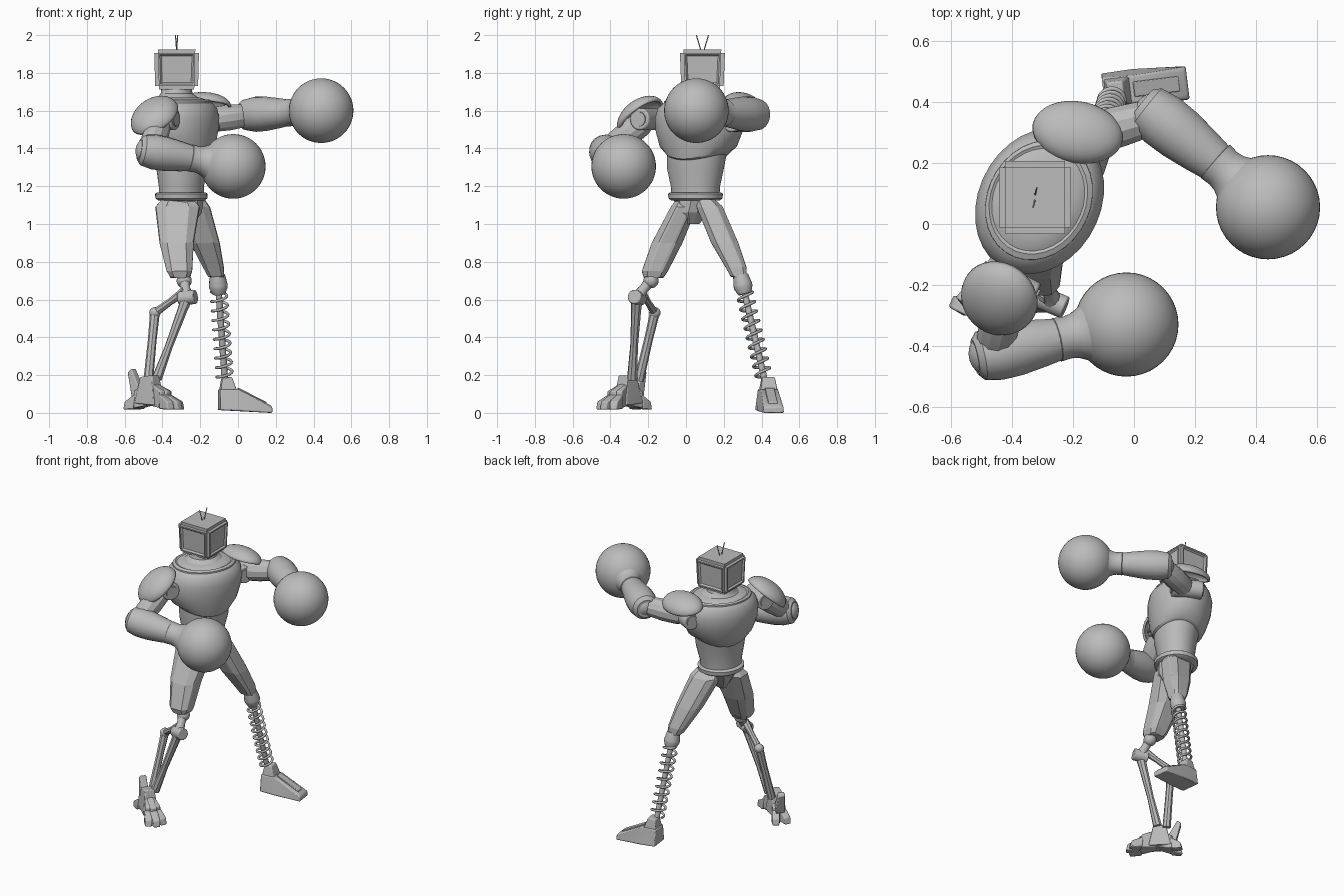
import bpy, bmesh
from math import sin, cos, pi, radians
from mathutils import Vector, Matrix

cube = bpy.data.objects.get("Cube")
if cube:
    bpy.data.objects.remove(cube, do_unlink=True)

grey = bpy.data.materials.new("plain_grey")
grey.use_nodes = True
tone = (0.5, 0.5, 0.5, 1)
grey.diffuse_color = tone
grey.node_tree.nodes["Principled BSDF"].inputs["Base Color"].default_value = tone
TWIST = radians(-28)  # turn of the shoulders


def select(ob):
    bpy.ops.object.select_all(action='DESELECT')
    ob.select_set(True)
    bpy.context.view_layer.objects.active = ob


def finish(name, bm, smooth=35, bevel=0, shell=0):
    bmesh.ops.recalc_face_normals(bm, faces=bm.faces)
    me = bpy.data.meshes.new(name)
    bm.to_mesh(me)
    bm.free()
    me.materials.append(grey)
    ob = bpy.data.objects.new(name, me)
    bpy.context.collection.objects.link(ob)
    if shell:
        ob.modifiers.new("shell", 'SOLIDIFY').thickness = shell
    if bevel:
        mod = ob.modifiers.new("bevel", 'BEVEL')
        mod.width, mod.segments = bevel, 2
    if smooth:
        select(ob)
        bpy.ops.object.shade_smooth_by_angle(angle=radians(smooth))
    return ob


def skin(bm, rings):
    """Join equal rings of points and cap both ends."""
    rows = [[bm.verts.new(p) for p in ring] for ring in rings]
    sides = []
    for low, high in zip(rows, rows[1:]):
        for i in range(len(low)):
            j = (i + 1) % len(low)
            sides.append(bm.faces.new((low[i], low[j], high[j], high[i])))
    bm.faces.new(rows[0][::-1])
    bm.faces.new(rows[-1])
    return sides


def loft(name, rings, n=32, twist=TWIST, panels=False, **kw):
    """Stack of level ellipses: z, centre x, centre y, radius x, radius y."""
    bm = bmesh.new()
    turn = Matrix.Rotation(twist, 3, 'Z')
    steps = [2 * pi * (i + 0.5) / n for i in range(n)]
    sides = skin(bm, [[turn @ Vector((rx * cos(a), ry * sin(a), 0)) + Vector((x, y, z))
                       for a in steps] for z, x, y, rx, ry in rings])
    if panels:  # one long raised plate on every other column
        bmesh.ops.recalc_face_normals(bm, faces=bm.faces)
        bmesh.ops.inset_region(bm, faces=sides[::2], thickness=0.01, depth=0.007)
    return finish(name, bm, **kw)


def limb(name, a, b, sections, n=20, **kw):
    """Round part along a line; sections are (position, radius)."""
    a, b = Vector(a), Vector(b)
    rot = (b - a).to_track_quat('Z', 'Y')
    bm = bmesh.new()
    skin(bm, [[a.lerp(b, t) + rot @ Vector((r * cos(q), r * sin(q), 0))
               for q in [2 * pi * (i + 0.5) / n for i in range(n)]] for t, r in sections])
    return finish(name, bm, **kw)


def rod(name, a, b, r, n=16, **kw):
    return limb(name, a, b, [(0, r), (1, r)], n, **kw)


def ball(name, centre, r):
    bm = bmesh.new()
    bmesh.ops.create_uvsphere(bm, u_segments=40, v_segments=24, radius=r)
    bmesh.ops.translate(bm, verts=bm.verts, vec=centre)
    return finish(name, bm, smooth=60)


def hull(name, points, matrix=Matrix(), bevel=0.006):
    bm = bmesh.new()
    for p in points:
        bm.verts.new(matrix @ Vector(p))
    bmesh.ops.convex_hull(bm, input=bm.verts)
    bmesh.ops.dissolve_limit(bm, angle_limit=0.03, verts=bm.verts, edges=bm.edges)
    return finish(name, bm, bevel=bevel)


def frame(points):
    """Mirror (x, half width, z) points across the middle."""
    return [(x, s * w, z) for x, w, z in points for s in (-1, 1)]


# Torso with an arched rib edge, neck and waist
chest = loft("chest", [(1.335, -.30, .06, .138, .16), (1.345, -.30, .06, .155, .175),
                       (1.41, -.305, .065, .178, .212), (1.49, -.31, .07, .195, .24),
                       (1.56, -.31, .075, .2, .25), (1.61, -.31, .075, .19, .235),
                       (1.64, -.312, .078, .17, .205), (1.66, -.315, .08, .135, .16),
                       (1.67, -.315, .08, .11, .125)])
across = Vector((-sin(TWIST), cos(TWIST), 0))
for v in chest.data.vertices:
    if v.co.z < 1.4:
        v.co.z += 1.3 * (v.co - Vector((-.3, .06, 0))).dot(across) ** 2
loft("collar", [(1.62, -.312, .078, .17, .205), (1.65, -.312, .078, .168, .203),
                (1.658, -.314, .08, .155, .185), (1.65, -.315, .08, .14, .165)])
loft("neck", [(1.65, -.315, .08, .125, .14), (1.675, -.32, .083, .1, .11),
              (1.69, -.325, .085, .083, .09), (1.73, -.325, .085, .078, .08)])
loft("waist", [(1.14, -.30, .05, .115, .13), (1.2, -.30, .05, .115, .135),
               (1.3, -.295, .05, .133, .157), (1.4, -.30, .06, .145, .165)])
loft("belt", [(1.125, -.30, .05, .12, .13), (1.135, -.30, .05, .135, .145),
              (1.16, -.30, .05, .137, .148), (1.168, -.30, .05, .125, .135)])
loft("pelvis", [(1.0, -.285, .035, .055, .03), (1.06, -.285, .04, .1, .065),
                (1.14, -.30, .05, .12, .125)], n=10, smooth=20)

# Head shaped like an old television with sunken panels
HEAD = Vector((-.325, .087, 1.818))
bm = bmesh.new()
bmesh.ops.create_cube(bm, size=1)
bmesh.ops.scale(bm, vec=(.238, .24, .213), verts=bm.verts)
for v in bm.verts:
    if v.co.z < 0:
        v.co.x *= .95
        v.co.y *= .93
bmesh.ops.bevel(bm, geom=bm.edges[:], offset=.02, segments=2, affect='EDGES')
bm.normal_update()
for face in [f for f in bm.faces if f.calc_area() > .02 and abs(f.normal.z) < .5]:
    bmesh.ops.inset_region(bm, faces=[face], thickness=.012, depth=0)
    bmesh.ops.inset_region(bm, faces=[face], thickness=.012, depth=-.01)
bmesh.ops.translate(bm, verts=bm.verts, vec=HEAD)
finish("television_head", bm, smooth=25)
for side in (-1, 1):
    rod("antenna", HEAD + Vector((0, side * .008, .1)),
        HEAD + Vector((side * .006, side * .032, .182)), .003, 6)


# Arms: shoulder joint, pad, upper arm, forearm, glove
def shoulder_pad(name, centre, normal, size, spin):
    bm = bmesh.new()
    bmesh.ops.create_uvsphere(bm, u_segments=32, v_segments=20, radius=1)
    bmesh.ops.delete(bm, geom=[v for v in bm.verts if v.co.z < -.05], context='VERTS')
    rot = Vector(normal).to_track_quat('Z', 'Y').to_matrix().to_4x4()
    bm.transform(Matrix.Translation(centre) @ Matrix.Rotation(spin, 4, 'Z')
                 @ rot @ Matrix.Diagonal((*size, 1)))
    finish(name, bm, shell=.015)


def arm(side, shoulder, elbow, wrist, glove):
    shoulder, elbow, wrist, glove = map(Vector, (shoulder, elbow, wrist, glove))
    axle = Vector((cos(TWIST), sin(TWIST), 0))
    rod(side + "_shoulder_joint", shoulder - axle * .1, shoulder + axle * .09, .058, 28, bevel=.008)
    rod(side + "_shoulder_cap", shoulder - axle * .107, shoulder + axle * .097, .038, 28)
    limb(side + "_upper_arm", shoulder, elbow,
         [(0, .05), (.15, .066), (.5, .07), (.9, .062), (1, .05)], 12, smooth=25)
    ball(side + "_elbow", elbow, .078)
    limb(side + "_forearm", elbow, wrist,
         [(-.24, .06), (-.16, .082), (.08, .093), (.35, .091), (.7, .079), (1, .066)], 18)
    limb(side + "_cuff", wrist, glove,
         [(-.14, .062), (-.11, .073), (.05, .07), (.17, .074), (.28, .085), (.38, .1), (.46, .11)], 28)
    ball(side + "_glove", glove, .171)


arm("right", (-.41, -.205, 1.555), (-.465, -.425, 1.385), (-.23, -.375, 1.345), (-.025, -.33, 1.305))
arm("left", (-.19, .28, 1.545), (.075, .355, 1.58), (.285, .19, 1.59), (.44, .055, 1.6))
shoulder_pad("right_shoulder_pad", (-.44, -.24, 1.565), (-.4, -.55, .8), (.13, .145, .085), 0)
shoulder_pad("left_shoulder_pad", (-.185, .3, 1.625), (.12, .25, .95), (.15, .105, .07), radians(15))

# Thighs with raised panels
loft("right_thigh", [(1.13, -.32, 0, .09, .05), (1.09, -.32, -.01, .128, .075),
                     (.9, -.325, -.1, .098, .088), (.75, -.31, -.165, .073, .075),
                     (.715, -.305, -.172, .055, .055)], n=8, twist=0, panels=True, smooth=0)
loft("left_thigh", [(1.13, -.25, .1, .08, .05), (1.09, -.24, .125, .1, .075),
                    (.9, -.175, .205, .085, .078), (.77, -.13, .265, .06, .06),
                    (.72, -.115, .28, .045, .045)], n=8, twist=0, panels=True, smooth=0)

# Spring leg
knee, ankle = Vector((-.105, .3, .68)), Vector((-.07, .415, .18))
ball("left_knee", knee, .047)
limb("left_knee_collar", knee, ankle, [(-.1, .04), (.0, .05), (.03, .05), (.1, .035)], 16)
rod("spring_core", knee, ankle, .017, 12)
rot = (ankle - knee).to_track_quat('Z', 'Y')
TURNS, STEPS = 9, 16
curve = bpy.data.curves.new("leg_spring", 'CURVE')
curve.dimensions = '3D'
curve.bevel_depth, curve.bevel_resolution = .0075, 2
spline = curve.splines.new('POLY')
spline.points.add(TURNS * STEPS)
for i, point in enumerate(spline.points):
    a = 2 * pi * i / STEPS
    p = knee.lerp(ankle, .08 + .9 * i / (TURNS * STEPS)) + rot @ Vector((.042 * cos(a), .042 * sin(a), 0))
    point.co = (*p, 1)
spring = bpy.data.objects.new("leg_spring", curve)
bpy.context.collection.objects.link(spring)
curve.materials.append(grey)
select(spring)
bpy.ops.object.convert(target='MESH')

# Left foot: wedge with an ankle block
foot = Matrix.Translation((-.1, .43, 0)) @ Matrix.Rotation(radians(7), 4, 'Z')
hull("left_foot", frame([(0, .065, .015), (0, .05, .125), (.1, .045, .125), (.27, .04, .04),
                         (.278, .055, .0), (.278, .053, .03), (.1, .068, .012)]), foot)
hull("left_foot_plate", frame([(.1, .025, .12), (.1, .025, .133), (.25, .025, .045), (.25, .025, .058)]),
     foot, .003)
hull("left_ankle", frame([(.005, .045, .12), (.09, .045, .12), (.015, .033, .185), (.065, .033, .19)]), foot)

# Jointed leg: knee, cross axle, shin strut and bent rear strut
ball("right_knee", (-.285, -.185, .7), .04)
limb("right_knee_link", (-.285, -.19, .7), (-.27, -.255, .615), [(0, .03), (.5, .025), (1, .035)], 12)
rod("right_knee_axle", (-.31, -.24, .605), (-.225, -.275, .615), .038, 24, bevel=.006)
limb("shin_strut", (-.27, -.26, .61), (-.43, -.285, .18), [(0, .032), (.15, .027), (.6, .021), (1, .028)], 8, smooth=0)
hock = (-.44, -.165, .53)
limb("upper_rear_strut", (-.28, -.24, .645), hock, [(0, .026), (.5, .018), (1, .022)], 8, smooth=0)
ball("hock_joint", hock, .03)
limb("lower_rear_strut", hock, (-.475, -.25, .17), [(0, .026), (.4, .023), (1, .026)], 8, smooth=0)

# Clawed right foot
place = Matrix.Translation((-.46, -.315, 0)) @ Matrix.Rotation(radians(-39), 4, 'Z')
hull("right_ankle", frame([(-.08, .045, .05), (.06, .05, .04), (-.05, .035, .19), (.03, .03, .2)]), place)
for name, angle, reach in (("toe", -16, .185), ("toe", 0, .2), ("toe", 16, .185),
                           ("heel_claw", 165, .155), ("heel_claw", 195, .155)):
    turned = place @ Matrix.Rotation(radians(angle), 4, 'Z')
    mid = reach * .6
    hull(name, frame([(.01, .025, .04), (.02, .022, .16), (mid, .023, .025), (mid, .02, .115)]), turned)
    hull(name + "_tip", frame([(mid, .028, .02), (mid - .01, .024, .1), (reach - .01, .022, .06),
                               (reach, .02, .018)]), turned)
hull("heel_spur", frame([(-.06, .025, .12), (-.11, .03, .08), (-.145, .022, .215), (-.12, .02, .235)]), place)
